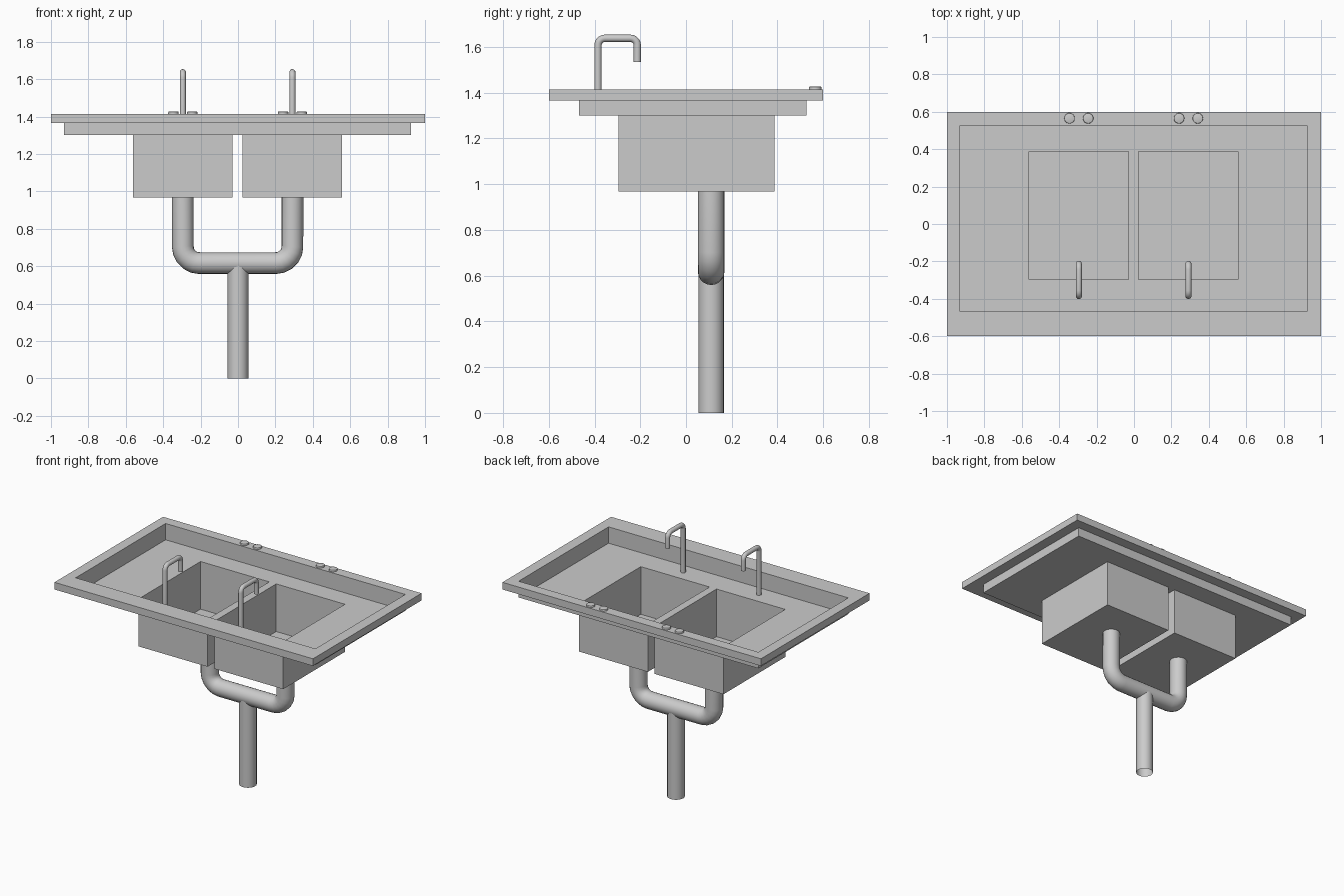
import bpy, bmesh, math
from mathutils import Vector

if "Cube" in bpy.data.objects:
    bpy.data.objects.remove(bpy.data.objects["Cube"])

SIDES = (-0.295, 0.291)            # x centres of the two basins
Z_TOP, Z_UNDER, Z_TRAY, Z_BASIN = 1.415, 1.365, 1.301, 0.968


def finish(name, bm):
    me = bpy.data.meshes.new(name)
    bm.to_mesh(me)
    bm.free()
    ob = bpy.data.objects.new(name, me)
    bpy.context.collection.objects.link(ob)
    return ob


def rect(x0, x1, y0, y1, z):
    return [Vector(p) for p in ((x0, y0, z), (x1, y0, z), (x1, y1, z), (x0, y1, z))]


def quad(bm, pts):
    bm.faces.new([bm.verts.new(p) for p in pts])


def bridge(bm, a, b):
    """Four quads joining two rectangular loops."""
    for i in range(4):
        j = (i + 1) % 4
        quad(bm, (a[i], a[j], b[j], b[i]))


def tube(name, corners, radius, bend=0.0, steps=5, caps=False):
    """Round pipe along a path with rounded right-angle corners."""
    pts = [Vector(p) for p in corners]
    path = [pts[0]]
    for prev, cur, nxt in zip(pts, pts[1:], pts[2:]):
        u, v = (prev - cur).normalized(), (nxt - cur).normalized()
        centre = cur + (u + v) * bend
        for k in range(steps + 1):
            t = k / steps * math.pi / 2
            path.append(centre - v * bend * math.cos(t) - u * bend * math.sin(t))
    path.append(pts[-1])
    cu = bpy.data.curves.new(name, 'CURVE')
    cu.dimensions = '3D'
    cu.bevel_depth, cu.bevel_resolution, cu.use_fill_caps = radius, 8, caps
    sp = cu.splines.new('POLY')
    sp.points.add(len(path) - 1)
    for p, co in zip(sp.points, path):
        p.co = (*co, 1)
    sp.use_smooth = True
    ob = bpy.data.objects.new(name, cu)
    bpy.context.collection.objects.link(ob)


# Sink top: rim slab, recessed tray and two basins as one folded sheet
bm = bmesh.new()
tray = (-0.929, 0.926, -0.467, 0.527)
by = (-0.296, 0.387)
half = 0.266
outer_top, outer_low = rect(-1, 1, -0.6, 0.6, Z_TOP), rect(-1, 1, -0.6, 0.6, Z_UNDER)
bridge(bm, outer_low, outer_top)
bridge(bm, outer_top, rect(*tray, Z_TOP))
bridge(bm, rect(*tray, Z_TOP), rect(*tray, Z_TRAY))
# Tray floor as a grid with two openings
xs = [tray[0], SIDES[0] - half, SIDES[0] + half, SIDES[1] - half, SIDES[1] + half, tray[1]]
ys = [tray[2], *by, tray[3]]
for i in range(5):
    for j in range(3):
        if not (j == 1 and i in (1, 3)):
            quad(bm, rect(xs[i], xs[i + 1], ys[j], ys[j + 1], Z_TRAY))
# Basins
for x in SIDES:
    low = rect(x - half, x + half, *by, Z_BASIN)
    bridge(bm, rect(x - half, x + half, *by, Z_TRAY), low)
    quad(bm, low)
bmesh.ops.remove_doubles(bm, verts=bm.verts, dist=1e-5)
bmesh.ops.recalc_face_normals(bm, faces=bm.faces)
top = max(bm.faces, key=lambda f: f.calc_center_median().z)
if top.normal.z < 0:
    bmesh.ops.reverse_faces(bm, faces=bm.faces)
finish("sink_top", bm)

# Underside of the rim
bm = bmesh.new()
bridge(bm, rect(*tray, Z_UNDER), outer_low)
bmesh.ops.remove_doubles(bm, verts=bm.verts, dist=1e-5)
bm.normal_update()
for f in bm.faces:
    if f.normal.z > 0:
        f.normal_flip()
finish("rim_underside", bm)

# Drain pipes
PY, PZ = 0.11, 0.617
tube("drain_u_pipe", [(SIDES[0], PY, Z_BASIN), (SIDES[0], PY, PZ),
                      (SIDES[1], PY, PZ), (SIDES[1], PY, Z_BASIN)], 0.058, 0.088)
tube("drain_down_pipe", [(0, PY, 0), (0, PY, PZ)], 0.056)

# Faucets and round handles
for side, x in zip(("left", "right"), SIDES):
    tube("faucet_" + side, [(x, -0.385, Z_TRAY), (x, -0.385, 1.638),
                            (x, -0.213, 1.638), (x, -0.213, 1.535)], 0.016, 0.03, caps=True)
    for k, dx in enumerate((-0.05, 0.05)):
        bm = bmesh.new()
        bmesh.ops.create_cone(bm, cap_ends=True, segments=32, radius1=0.028,
                              radius2=0.028, depth=0.012)
        rim = [e for e in bm.edges if all(v.co.z > 0 for v in e.verts)]
        bmesh.ops.bevel(bm, geom=rim, offset=0.004, segments=2, profile=0.5, affect='EDGES')
        ob = finish(f"handle_{side}_{k + 1}", bm)
        ob.location = (x + dx, 0.565, Z_TOP + 0.006)
        bpy.ops.object.select_all(action='DESELECT')
        ob.select_set(True)
        bpy.context.view_layer.objects.active = ob
        bpy.ops.object.shade_smooth_by_angle(angle=math.radians(30))
